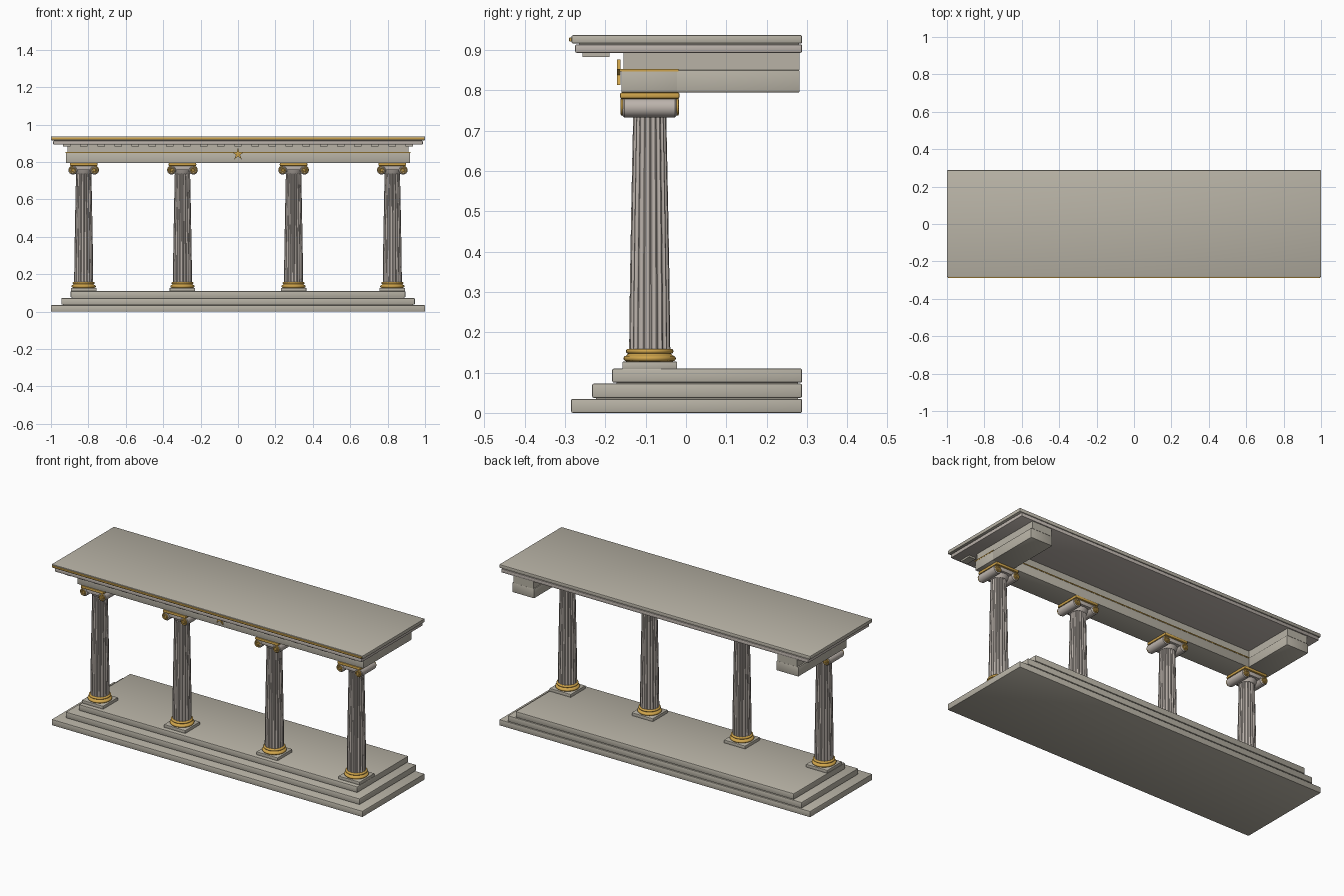
import bpy, bmesh, math
from mathutils import Matrix

old = bpy.data.objects.get("Cube")
if old:
    bpy.data.objects.remove(old, do_unlink=True)


def material(name, color, metallic=0.0):
    m = bpy.data.materials.new(name)
    m.use_nodes = True
    m.diffuse_color = (*color, 1)
    m.node_tree.nodes["Principled BSDF"].inputs["Base Color"].default_value = (*color, 1)
    return m


STONE = material("warm grey stone", (0.48, 0.45, 0.38))
MARBLE = material("pale marble", (0.50, 0.45, 0.41))
GOLD = material("gilding", (0.62, 0.37, 0.07))


def finish(name, bm, mat, smooth=False):
    bmesh.ops.recalc_face_normals(bm, faces=bm.faces)
    mesh = bpy.data.meshes.new(name)
    bm.to_mesh(mesh)
    bm.free()
    ob = bpy.data.objects.new(name, mesh)
    bpy.context.collection.objects.link(ob)
    mesh.materials.append(mat)
    if smooth:
        bpy.ops.object.select_all(action='DESELECT')
        ob.select_set(True)
        bpy.context.view_layer.objects.active = ob
        bpy.ops.object.shade_smooth_by_angle(angle=math.radians(35))
    return ob


def box(name, x, y, z, mat, bevel=0.0):
    """Box spanning the given (low, high) ranges, with optional rounded edges."""
    bm = bmesh.new()
    bmesh.ops.create_cube(bm, size=1)
    for v in bm.verts:
        v.co = [(lo + hi) / 2 + c * (hi - lo) for c, (lo, hi) in zip(v.co, (x, y, z))]
    if bevel:
        bmesh.ops.bevel(bm, geom=bm.edges[:], offset=bevel, segments=2, profile=0.5, affect='EDGES')
    return finish(name, bm, mat, bool(bevel))


def loft(name, rings, mat, smooth=True):
    """Skin a list of equal-length point rings and cap both ends."""
    bm = bmesh.new()
    loops = [[bm.verts.new(p) for p in ring] for ring in rings]
    n = len(loops[0])
    for a, b in zip(loops, loops[1:]):
        for i in range(n):
            j = (i + 1) % n
            bm.faces.new((a[i], a[j], b[j], b[i]))
    bm.faces.new(loops[0])
    bm.faces.new(loops[-1])
    return finish(name, bm, mat, smooth)


def lathe(name, profile, x, y, mat, n=32):
    angles = [i * math.tau / n for i in range(n)]
    return loft(name, [[(x + r * math.cos(a), y + r * math.sin(a), z) for a in angles]
                       for r, z in profile], mat)


def rod_y(name, x, z, r, y0, y1, mat):
    """Cylinder lying along y with softened ends."""
    soft = min(0.006, (y1 - y0) / 3)
    angles = [i * math.tau / 24 for i in range(24)]
    steps = [(r - soft, y0), (r, y0 + soft), (r, y1 - soft), (r - soft, y1)]
    return loft(name, [[(x + q * math.cos(a), y, z + q * math.sin(a)) for a in angles]
                       for q, y in steps], mat)


def scroll(name, x, y, z, r, side):
    """Gilded spiral on the face of a volute."""
    c = bpy.data.curves.new(name, 'CURVE')
    c.dimensions = '3D'
    c.bevel_depth = 0.0035
    c.bevel_resolution = 1
    s = c.splines.new('POLY')
    n = 40
    s.points.add(n)
    for i, p in enumerate(s.points):
        t = i / n
        a = math.pi / 2 + side * t * 2 * math.tau
        q = r * (1 - 0.8 * t)
        p.co = (x - q * math.cos(a), y, z + q * math.sin(a), 1)
    ob = bpy.data.objects.new(name, c)
    c.materials.append(GOLD)
    bpy.context.collection.objects.link(ob)


# Stepped platform
BACK = 0.288
for i, (half, front) in enumerate([(1.0, -0.285), (0.945, -0.233), (0.895, -0.183)]):
    z = 0.0375 * i
    box(f"step_{i + 1}", (-half, half), (front, BACK), (z, z + 0.035), STONE, 0.004)
    if i:
        box(f"step_joint_{i}", (-half + 0.01, half - 0.01), (front + 0.01, BACK - 0.01),
            (z - 0.004, z + 0.004), STONE)

# Columns
CY = -0.09
FLUTES = 20
for k, cx in enumerate((-0.825, -0.297, 0.297, 0.825), 1):
    tag = f"_{k}"
    box("plinth" + tag, (cx - 0.068, cx + 0.068), (CY - 0.068, CY + 0.068),
        (0.108, 0.127), STONE, 0.002)
    base = [(0.06, 0.126)]
    for r, zc, h in ((0.058, 0.135, 0.007), (0.053, 0.153, 0.006)):
        base += [(r + h * math.cos(t), zc + h * math.sin(t))
                 for t in [math.pi * (i / 6 - 0.5) for i in range(7)]]
    lathe("column_base" + tag, base, cx, CY, GOLD)

    # Fluted shaft with a gentle swelling
    rings = []
    for s in range(9):
        t = s / 8
        r = 0.051 - 0.010 * t ** 1.3
        ring = []
        for i in range(FLUTES * 6):
            depth = (0, 0, 0.6, 1, 1, 0.6)[i % 6] * 0.09
            a = i * math.tau / (FLUTES * 6)
            q = r * (1 - depth)
            ring.append((cx + q * math.cos(a), CY + q * math.sin(a), 0.157 + 0.583 * t))
        rings.append(ring)
    loft("shaft" + tag, rings, MARBLE)

    # Scrolled capital
    y0, y1 = CY - 0.069, CY + 0.069
    lathe("capital_neck" + tag, [(0.042, 0.735), (0.05, 0.75), (0.056, 0.765)], cx, CY, MARBLE)
    box("capital_cushion" + tag, (cx - 0.058, cx + 0.058), (y0 + 0.004, y1 - 0.004),
        (0.757, 0.78), MARBLE, 0.003)
    for side in (-1, 1):
        vx = cx + side * 0.058
        rod_y(f"volute{tag}_{side}", vx, 0.757, 0.024, y0, y1, MARBLE)
        for y in (y0, y1):
            scroll(f"volute_scroll{tag}", vx, y, 0.757, 0.020, side)
            rod_y(f"volute_eye{tag}", vx, 0.757, 0.007, y - 0.003, y + 0.003, GOLD)
    box("abacus" + tag, (cx - 0.074, cx + 0.074), (CY - 0.074, CY + 0.074),
        (0.779, 0.795), GOLD, 0.005)

# Entablature: front beam with a return at each end
box("architrave_front", (-0.92, 0.92), (-0.16, -0.02), (0.795, 0.85), STONE, 0.002)
box("frieze_front", (-0.912, 0.912), (-0.155, -0.025), (0.85, 0.895), STONE)
box("gilded_fillet", (-0.921, 0.921), (-0.165, -0.018), (0.847, 0.853), GOLD)
for side, word in ((-1, "right"), (1, "left")):
    def span(a, b):
        return tuple(sorted((side * a, side * b)))
    box(f"architrave_{word}", span(0.78, 0.92), (-0.03, 0.282), (0.795, 0.85), STONE, 0.002)
    box(f"frieze_{word}", span(0.785, 0.912), (-0.03, 0.282), (0.85, 0.895), STONE)

# Dentils under the cornice
for i in range(21):
    x = (i - 10) * 0.0915
    box(f"dentil_{i + 1}", (x - 0.02, x + 0.02), (-0.257, -0.19), (0.883, 0.896), STONE)

# Cornice and roof slab
box("cornice_lower", (-0.988, 0.988), (-0.275, BACK), (0.893, 0.914), MARBLE, 0.004)
box("cornice_joint", (-0.98, 0.98), (-0.265, 0.28), (0.91, 0.92), STONE)
box("roof_slab", (-1.0, 1.0), (-0.284, BACK), (0.916, 0.937), STONE, 0.004)
box("gilded_cornice_band", (-0.995, 0.995), (-0.290, -0.28), (0.921, 0.931), GOLD, 0.002)

# Star ornament at the centre of the front
bm = bmesh.new()
star = []
for i in range(10):
    a = math.pi / 2 + i * math.pi / 5
    q = 0.035 if i % 2 == 0 else 0.011
    star.append(bm.verts.new((q * math.cos(a), -0.171, 0.842 + q * math.sin(a))))
face = bm.faces.new(star)
out = bmesh.ops.extrude_face_region(bm, geom=[face])
bmesh.ops.translate(bm, vec=(0, 0.009, 0),
                    verts=[g for g in out["geom"] if isinstance(g, bmesh.types.BMVert)])
finish("star_ornament", bm, GOLD)
